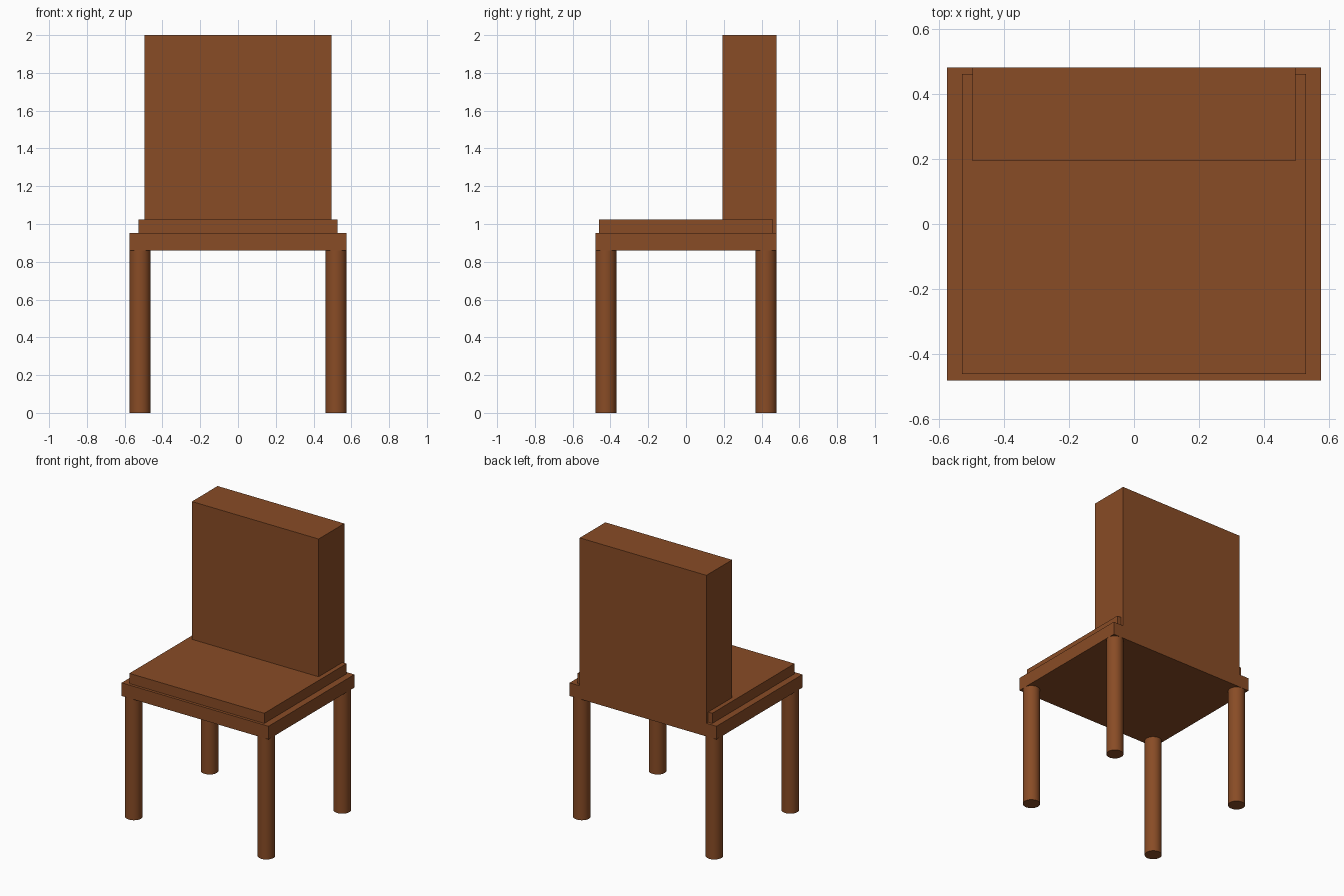
import bpy
import math

if "Cube" in bpy.data.objects:
    bpy.data.objects.remove(bpy.data.objects["Cube"])

# One wood colour for the whole chair
wood = bpy.data.materials.new("brown wood")
wood.diffuse_color = (0.25, 0.072, 0.019, 1.0)
wood.use_nodes = True
wood.node_tree.nodes["Principled BSDF"].inputs["Base Color"].default_value = wood.diffuse_color


def box(name, x0, x1, y0, y1, z0, z1):
    bpy.ops.mesh.primitive_cube_add(
        size=1, location=((x0 + x1) / 2, (y0 + y1) / 2, (z0 + z1) / 2))
    ob = bpy.context.object
    ob.name = name
    ob.scale = (x1 - x0, y1 - y0, z1 - z0)
    bpy.ops.object.transform_apply(location=False, rotation=False, scale=True)
    ob.data.materials.append(wood)
    return ob


def leg(name, x, y, radius=0.056, height=0.86):
    bpy.ops.mesh.primitive_cylinder_add(
        vertices=32, radius=radius, depth=height, location=(x, y, height / 2))
    ob = bpy.context.object
    ob.name = name
    ob.data.materials.append(wood)
    bpy.ops.object.shade_smooth_by_angle(angle=math.radians(30))
    return ob


# Seat frame, seat pad on top, and the thick backrest flush with the rear edge
box("seat_frame", -0.575, 0.575, -0.48, 0.48, 0.86, 0.953)
box("seat_pad", -0.528, 0.528, -0.46, 0.46, 0.953, 1.025)
box("backrest", -0.496, 0.496, 0.193, 0.48, 0.953, 2.0)

# Four round legs, tangent to the frame edges
for end, y in (("front", -0.424), ("back", 0.424)):
    for side, x in (("left", -0.519), ("right", 0.519)):
        leg(f"{end}_{side}_leg", x, y)
